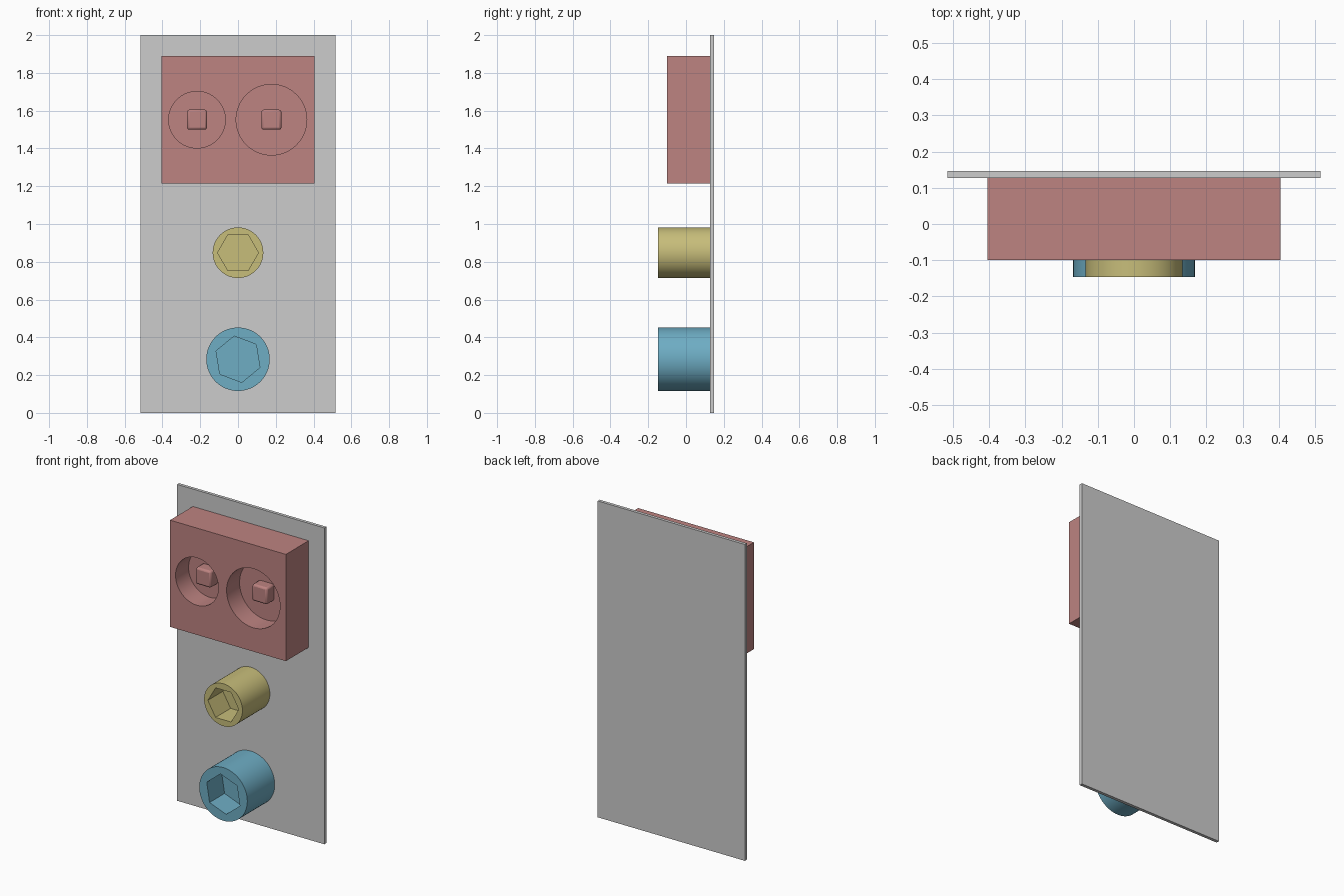
import bpy, bmesh, math

if "Cube" in bpy.data.objects:
    bpy.data.objects.remove(bpy.data.objects["Cube"])


def material(name, rgb):
    m = bpy.data.materials.new(name)
    lin = [((c / 255 + 0.055) / 1.055) ** 2.4 for c in rgb]
    m.diffuse_color = (*lin, 1)
    m.use_nodes = True
    m.node_tree.nodes["Principled BSDF"].inputs["Base Color"].default_value = m.diffuse_color
    return m


GREY = material("light grey", (204, 204, 204))
RED = material("dusty red", (189, 131, 129))
YELLOW = material("straw yellow", (199, 189, 122))
BLUE = material("soft blue", (110, 173, 196))


def prism(name, mat, points, y0, y1):
    """Extrude an x-z outline from y0 to y1."""
    bm = bmesh.new()
    face = bm.faces.new([bm.verts.new((x, y0, z)) for x, z in points])
    top = bmesh.ops.extrude_face_region(bm, geom=[face])["geom"]
    for v in top:
        if isinstance(v, bmesh.types.BMVert):
            v.co.y = y1
    bmesh.ops.recalc_face_normals(bm, faces=bm.faces[:])
    me = bpy.data.meshes.new(name)
    bm.to_mesh(me)
    bm.free()
    me.materials.append(mat)
    ob = bpy.data.objects.new(name, me)
    bpy.context.collection.objects.link(ob)
    return ob


def rect(x0, x1, z0, z1):
    return [(x0, z0), (x1, z0), (x1, z1), (x0, z1)]


def ring(x, z, r, n=64, start=0.0):
    angles = [math.radians(start) + 2 * math.pi * i / n for i in range(n)]
    return [(x + r * math.cos(a), z + r * math.sin(a)) for a in angles]


def activate(ob):
    bpy.ops.object.select_all(action='DESELECT')
    ob.select_set(True)
    bpy.context.view_layer.objects.active = ob


def cut(ob, cutter):
    cutter.hide_render = True
    mod = ob.modifiers.new("cut", 'BOOLEAN')
    mod.operation, mod.solver, mod.object = 'DIFFERENCE', 'EXACT', cutter
    activate(ob)
    bpy.ops.object.modifier_apply(modifier=mod.name)
    bpy.data.objects.remove(cutter)


def smooth(ob):
    activate(ob)
    bpy.ops.object.shade_smooth_by_angle(angle=math.radians(30))


FRONT, WALL = -0.147, 0.127

# Backing plate
prism("back_plate", GREY, rect(-0.515, 0.515, 0, 2), WALL, 0.147)

# Socket block with two round recesses, each holding a small square peg
block = prism("socket_block", RED, rect(-0.405, 0.405, 1.215, 1.89), -0.10, WALL)
for side, x, r in (("left", -0.217, 0.15), ("right", 0.177, 0.187)):
    cut(block, prism("recess_cutter", RED, ring(x, 1.552, r), -0.2, 0.03))
    h = 0.053
    peg = prism(side + "_peg", RED, rect(x - h, x + h, 1.552 - h, 1.552 + h), -0.04, 0.045)
    bev = peg.modifiers.new("rounded edges", 'BEVEL')
    bev.width, bev.segments = 0.012, 2
    smooth(peg)
smooth(block)

# Knobs with hexagonal sockets
for name, mat, z, r, hex_r, turn in (
    ("upper_knob", YELLOW, 0.848, 0.134, 0.108, 0),
    ("lower_knob", BLUE, 0.284, 0.168, 0.124, 39.3),
):
    knob = prism(name, mat, ring(0, z, r), FRONT, WALL)
    cut(knob, prism("hex_cutter", mat, ring(0, z, hex_r, 6, turn), -0.3, FRONT + 0.15))
    smooth(knob)
